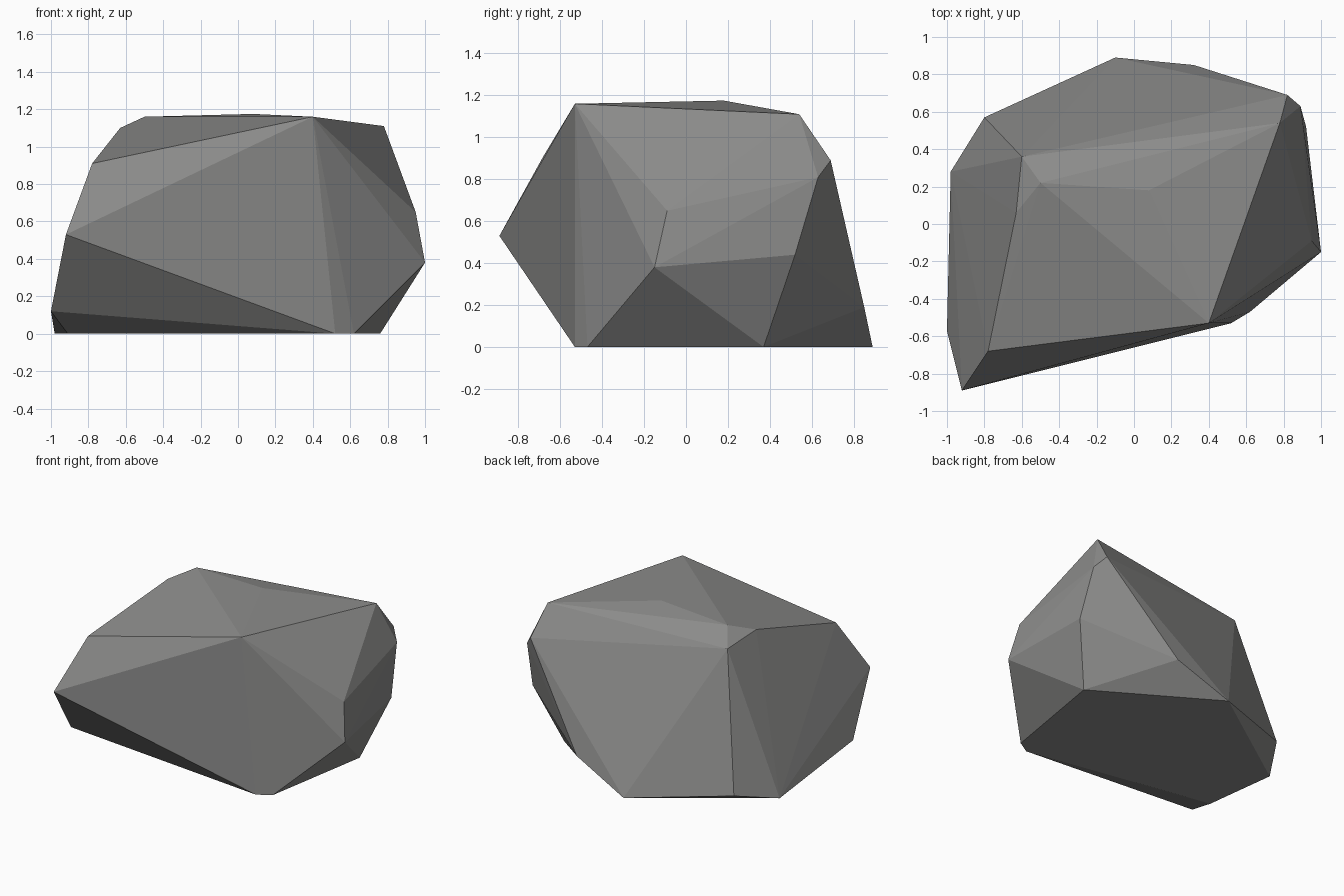
import bpy
import bmesh

old_cube = bpy.data.objects.get("Cube")
if old_cube:
    bpy.data.objects.remove(old_cube, do_unlink=True)


def make_material(name, colour):
    material = bpy.data.materials.new(name)
    material.use_nodes = True
    material.diffuse_color = colour
    shader = next(node for node in material.node_tree.nodes
                  if node.type == "BSDF_PRINCIPLED")
    shader.inputs["Base Color"].default_value = colour
    return material


def make_hull(name, corners, material):
    """Wrap a tight faceted skin around a few corner points."""
    bm = bmesh.new()
    verts = [bm.verts.new(corner) for corner in corners]
    hull = bmesh.ops.convex_hull(bm, input=verts, use_existing_faces=False)
    spare = [item for item in hull["geom_interior"] + hull["geom_unused"]
             if isinstance(item, bmesh.types.BMVert) and not item.link_faces]
    bmesh.ops.delete(bm, geom=list(set(spare)), context="VERTS")
    bmesh.ops.recalc_face_normals(bm, faces=bm.faces[:])
    for face in bm.faces:
        face.smooth = False
    mesh = bpy.data.meshes.new(name)
    bm.to_mesh(mesh)
    bm.free()
    mesh.materials.append(material)
    rock = bpy.data.objects.new(name, mesh)
    bpy.context.collection.objects.link(rock)
    return rock


# Flat base of the boulder
base = [(.76, .37, 0), (-.1, .89, 0), (-.98, .28, 0),
        (-.91, -.27, 0), (.52, -.53, 0), (.62, -.47, 0)]

# Bulging sides
sides = [(-.92, -.89, .53), (-1, -.57, .12), (-.8, .57, .08),
         (.32, .85, .19), (.92, .52, .44), (1, -.15, .38),
         (.95, -.09, .65), (.89, .63, .81), (.82, .69, .89)]

# Gently sloping crown
crown = [(-.78, -.68, .91), (-.63, .06, 1.1), (-.6, .36, 1.06),
         (-.5, .22, 1.16), (.08, .18, 1.175), (.4, -.53, 1.16),
         (.78, .54, 1.11)]

stone = make_material("grey_stone", (.26, .26, .255, 1))
make_hull("boulder", base + sides + crown, stone)
